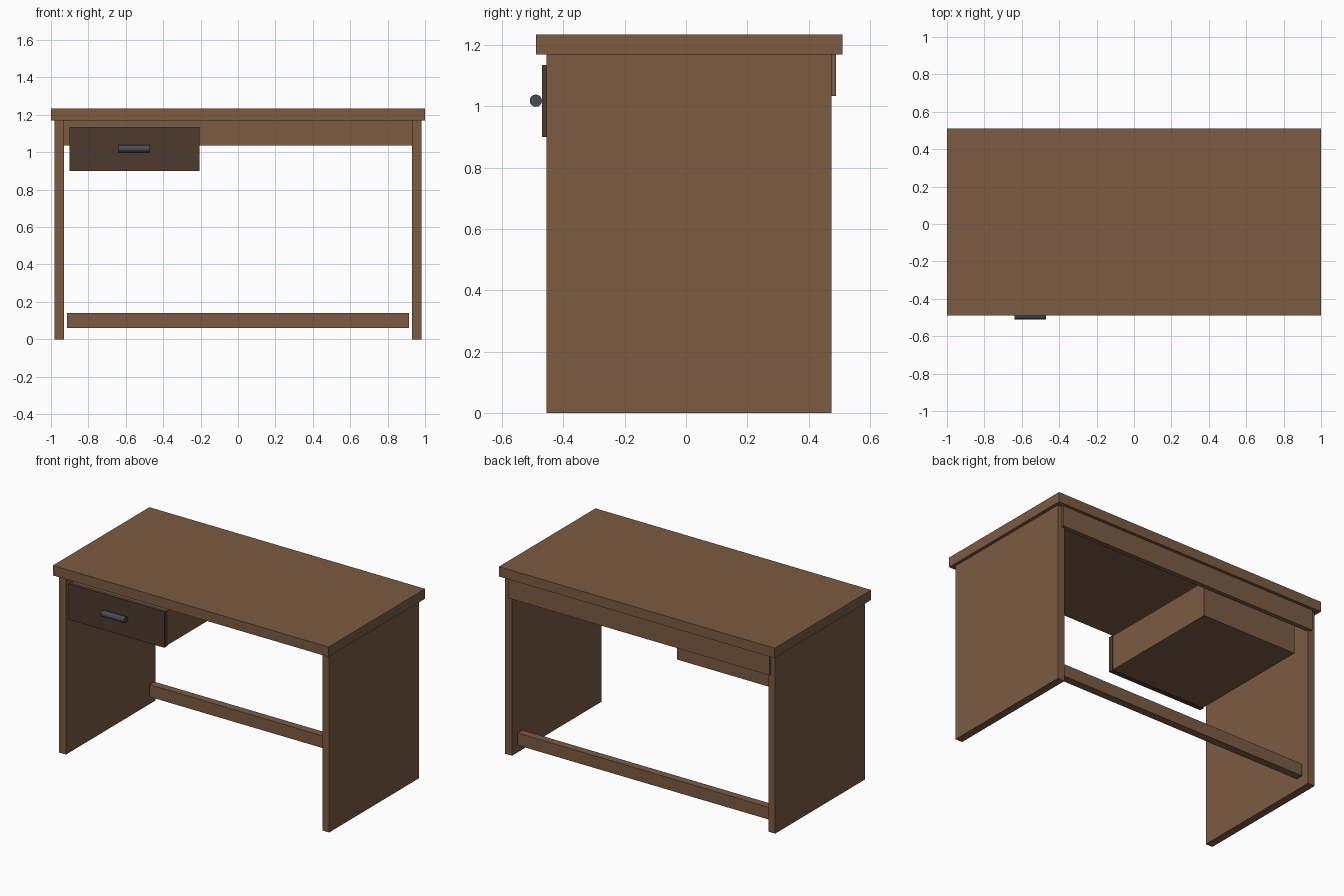
import bpy
import math

if "Cube" in bpy.data.objects:
    bpy.data.objects.remove(bpy.data.objects["Cube"])


def material(name, rgb):
    m = bpy.data.materials.new(name)
    m.diffuse_color = (*rgb, 1)
    m.use_nodes = True
    m.node_tree.nodes["Principled BSDF"].inputs["Base Color"].default_value = m.diffuse_color
    return m


wood = material("wood", (0.20, 0.105, 0.055))
dark_wood = material("dark_wood", (0.075, 0.042, 0.027))
metal = material("metal", (0.065, 0.07, 0.085))


def box(name, x, y, z, mat):
    """Box from (min, max) ranges along each axis."""
    spans = (x, y, z)
    bpy.ops.mesh.primitive_cube_add(size=1, location=[(a + b) / 2 for a, b in spans])
    ob = bpy.context.object
    ob.name = name
    ob.scale = [b - a for a, b in spans]
    bpy.ops.object.transform_apply(location=False, rotation=False, scale=True)
    ob.data.materials.append(mat)
    return ob


# Desktop slab
box("desktop", (-1, 1), (-0.49, 0.51), (1.17, 1.235), wood)

# Side panels
for side, s in (("left", -1), ("right", 1)):
    x = sorted((s * 0.93, s * 0.98))
    box(side + "_side_panel", x, (-0.455, 0.475), (0, 1.17), wood)

# Back apron under the top and low stretcher bar
box("back_apron", (-0.95, 0.95), (0.46, 0.49), (1.035, 1.17), wood)
box("stretcher", (-0.915, 0.915), (0.39, 0.44), (0.06, 0.14), wood)

# Drawer body and darker front
box("drawer_body", (-0.897, -0.208), (-0.44, 0.39), (0.903, 1.132), wood)
box("drawer_front", (-0.90, -0.205), (-0.47, -0.44), (0.90, 1.135), dark_wood)

# Round bar handle
bpy.ops.mesh.primitive_cylinder_add(vertices=16, radius=0.02, depth=0.17,
                                    location=(-0.555, -0.49, 1.019),
                                    rotation=(0, math.pi / 2, 0))
handle = bpy.context.object
handle.name = "drawer_handle"
handle.data.materials.append(metal)
bpy.ops.object.shade_smooth_by_angle()
